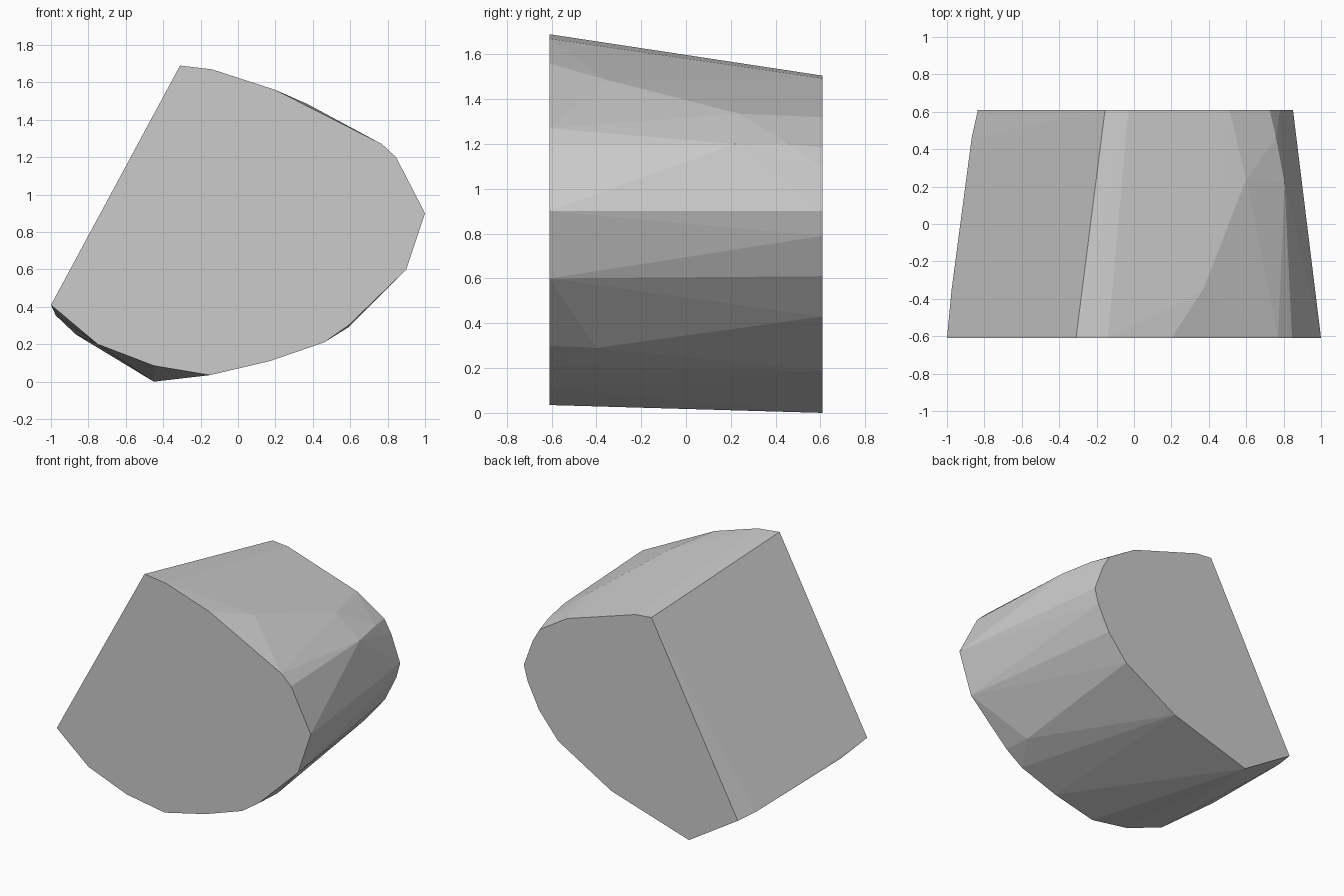
import bpy
import bmesh

if "Cube" in bpy.data.objects:
    bpy.data.objects.remove(bpy.data.objects["Cube"])

HALF = 0.61  # half depth

# Large front cap outline (x, z)
FRONT = [(-1, .41), (-.31, 1.69), (-.14, 1.67), (.2, 1.56), (.77, 1.27),
         (.845, 1.2), (1, .9), (.9, .6), (.59, .3), (.46, .21),
         (.17, .11), (-.15, .035), (-.45, .085), (-.75, .2)]

# Smaller back cap outline (x, z)
BACK = [(-.835, .24), (-.155, 1.505), (-.03, 1.493), (.51, 1.32),
        (.725, 1.185), (.78, 1.09), (.85, .9), (.82, .79), (.73, .61),
        (.58, .43), (.16, .186), (-.45, 0)]

# Bulge points along the rounded wall between the caps (x, y, z)
WALL = [(.37, -.35, 1.485), (.6, .24, 1.335), (.76, .46, 1.2),
        (.805, .22, 1.2), (.59, -.4, .29),
        (-.975, -.35, .355), (-.868, .46, .253)]


def hull_object(name, points, material):
    """Wrap a convex, flat-shaded skin around the given points."""
    bm = bmesh.new()
    for p in points:
        bm.verts.new(p)
    res = bmesh.ops.convex_hull(bm, input=bm.verts[:])
    loose = {g for g in res["geom_interior"] + res["geom_unused"]
             if isinstance(g, bmesh.types.BMVert)}
    bmesh.ops.delete(bm, geom=list(loose), context='VERTS')
    # Merge the flat caps and the near-flat cut side
    bmesh.ops.dissolve_limit(bm, angle_limit=0.01,
                             verts=bm.verts[:], edges=bm.edges[:])
    bmesh.ops.recalc_face_normals(bm, faces=bm.faces[:])
    mesh = bpy.data.meshes.new(name)
    bm.to_mesh(mesh)
    bm.free()
    mesh.materials.append(material)
    obj = bpy.data.objects.new(name, mesh)
    bpy.context.collection.objects.link(obj)
    return obj


grey = bpy.data.materials.new("light grey")
grey.diffuse_color = (.6, .6, .6, 1)
grey.use_nodes = True
grey.node_tree.nodes["Principled BSDF"].inputs["Base Color"].default_value = grey.diffuse_color

# Faceted rock chunk with one straight cut side
points = [(x, -HALF, z) for x, z in FRONT]
points += [(x, HALF, z) for x, z in BACK]
points += WALL
hull_object("rock_chunk", points, grey)
